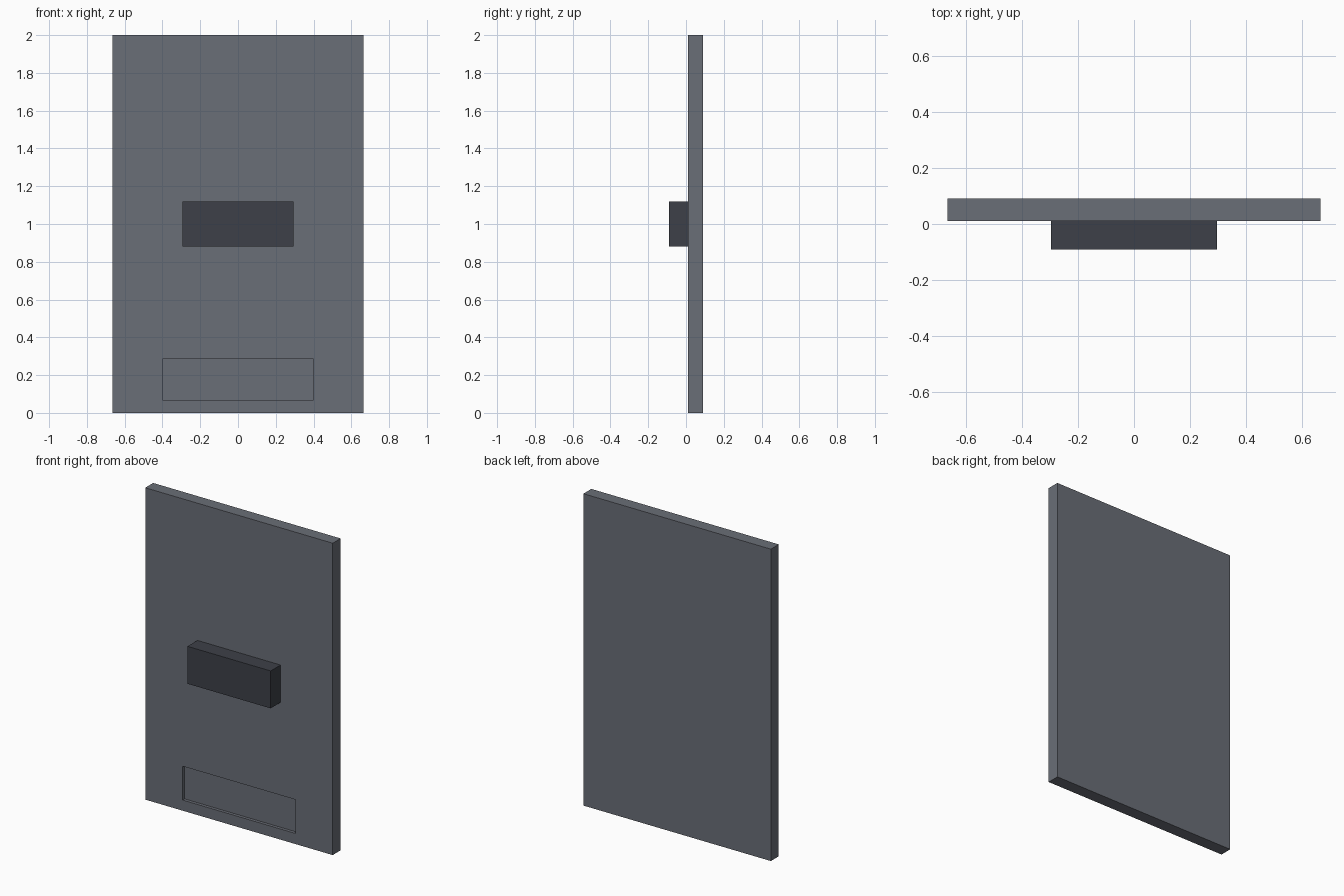
import bpy, bmesh
from mathutils import Vector

cube = bpy.data.objects.get("Cube")
if cube:
    bpy.data.objects.remove(cube, do_unlink=True)


def material(name, rgb):
    m = bpy.data.materials.new(name)
    m.use_nodes = True
    color = (*rgb, 1)
    m.diffuse_color = color
    m.node_tree.nodes["Principled BSDF"].inputs["Base Color"].default_value = color
    return m


def box_mesh(low, high):
    low, high = Vector(low), Vector(high)
    bm = bmesh.new()
    bmesh.ops.create_cube(bm, size=1)
    for v in bm.verts:
        v.co = (low + high) / 2 + v.co * (high - low)
    return bm


def finish(bm, name, mat):
    bmesh.ops.recalc_face_normals(bm, faces=bm.faces)
    mesh = bpy.data.meshes.new(name)
    bm.to_mesh(mesh)
    bm.free()
    mesh.materials.append(mat)
    obj = bpy.data.objects.new(name, mesh)
    bpy.context.collection.objects.link(obj)


grey = material("slate grey", (0.144, 0.156, 0.184))
dark = material("dark slate", (0.047, 0.051, 0.065))

# Upright panel
front, back = 0.01, 0.09
panel = box_mesh((-0.665, front, 0), (0.665, back, 2))

# Shallow rectangular recess low on the panel front
panel.normal_update()
face = next(f for f in panel.faces if f.normal.y < -0.9)
bmesh.ops.inset_individual(panel, faces=[face], thickness=0.1)
for v in face.verts:
    v.co.x = 0.4 if v.co.x > 0 else -0.4
    v.co.z = 0.285 if v.co.z > 1 else 0.068
floor = bmesh.ops.extrude_face_region(panel, geom=[face])["geom"]
for v in floor:
    if isinstance(v, bmesh.types.BMVert):
        v.co.y = front + 0.02
if face.is_valid:
    bmesh.ops.delete(panel, geom=[face], context="FACES_ONLY")
finish(panel, "panel", grey)

# Protruding block handle
finish(box_mesh((-0.295, -0.09, 0.88), (0.295, front, 1.12)), "handle", dark)
